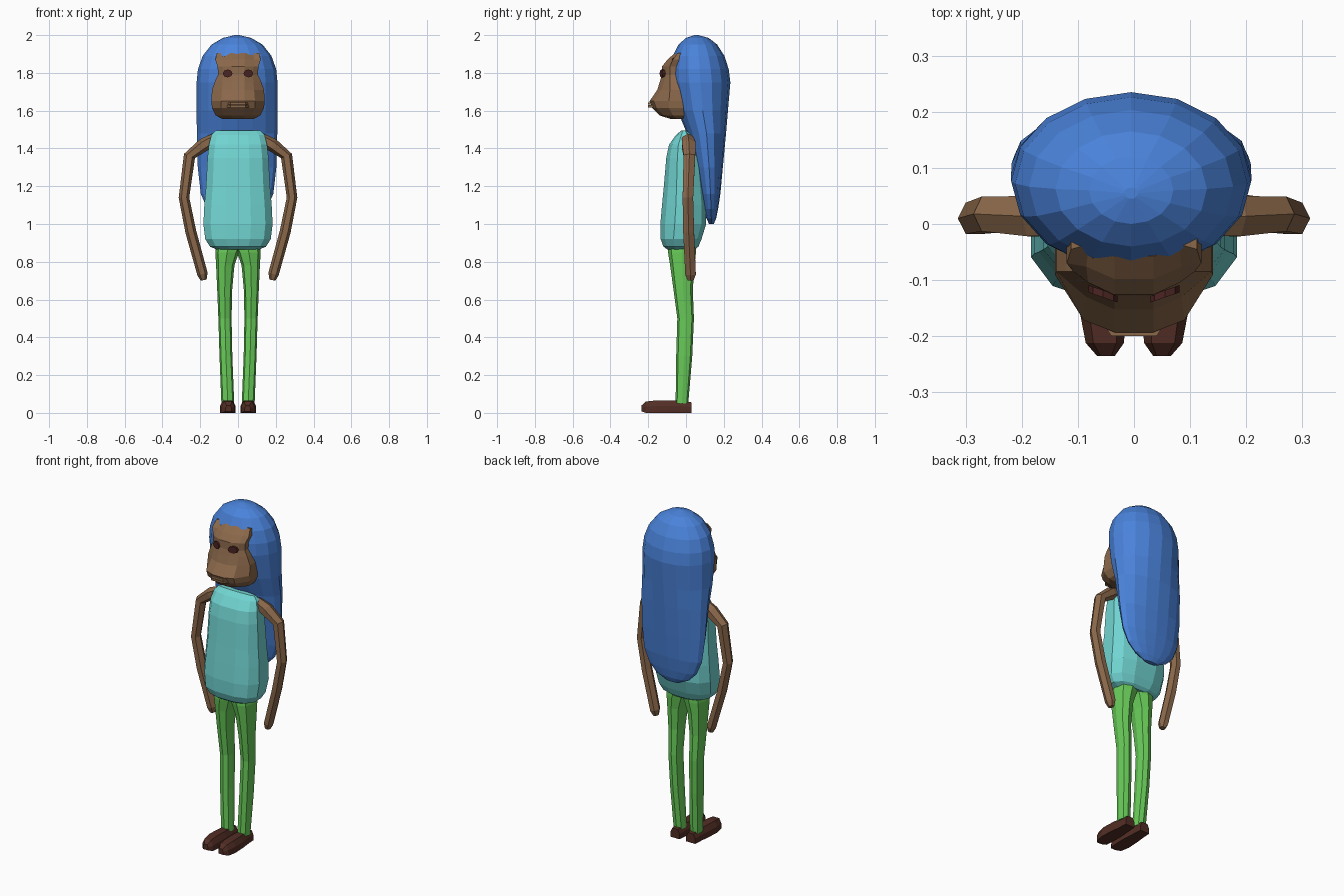
import bpy, bmesh, math
from mathutils import Vector


def material(name, rgb):
    m = bpy.data.materials.new(name)
    m.diffuse_color = (*rgb, 1)
    return m


BLUE = material("hair blue", (0.068, 0.225, 0.70))
TEAL = material("shirt teal", (0.165, 0.66, 0.64))
GREEN = material("trouser green", (0.14, 0.60, 0.10))
SKIN = material("skin brown", (0.26, 0.14, 0.07))
SHOE = material("shoe brown", (0.085, 0.027, 0.018))
EYE = material("eye brown", (0.07, 0.018, 0.016))


def loft(name, rings, mat, mirror=False):
    """Skin a list of equal point rings and cap both ends."""
    bm = bmesh.new()
    loops = [[bm.verts.new(p) for p in r] for r in rings]
    n = len(loops[0])
    for a, b in zip(loops, loops[1:]):
        for i in range(n):
            j = (i + 1) % n
            bm.faces.new((a[i], a[j], b[j], b[i]))
    bm.faces.new(loops[0])
    bm.faces.new(loops[-1])
    bmesh.ops.recalc_face_normals(bm, faces=bm.faces[:])
    me = bpy.data.meshes.new(name)
    bm.to_mesh(me)
    bm.free()
    me.materials.append(mat)
    ob = bpy.data.objects.new(name, me)
    bpy.context.collection.objects.link(ob)
    if mirror:
        mod = ob.modifiers.new("Mirror", 'MIRROR')
        mod.use_mirror_merge = False
    return ob


def ring(z, x0, x1, y0, y1, n, power=1.0, turn=0.0):
    """Horizontal rounded section; power below 1 makes it boxier."""
    def s(v):
        return math.copysign(abs(v) ** power, v)
    pts = []
    for i in range(n):
        a = 2 * math.pi * (i + turn) / n
        pts.append(Vector(((x0 + x1) / 2 + (x1 - x0) / 2 * s(math.cos(a)),
                           (y0 + y1) / 2 + (y1 - y0) / 2 * s(math.sin(a)), z)))
    return pts


# Long hair: dome on top, flattened and tapering down the back (z, half width, front, back)
hair = [(2.0, 0.012, 0.045, 0.065), (1.985, 0.075, 0.0, 0.12), (1.95, 0.135, -0.04, 0.165),
        (1.89, 0.182, -0.07, 0.203), (1.82, 0.207, -0.082, 0.226), (1.75, 0.214, -0.082, 0.235),
        (1.6, 0.214, -0.045, 0.222), (1.48, 0.213, 0.005, 0.212), (1.3, 0.208, 0.05, 0.195),
        (1.16, 0.192, 0.078, 0.182), (1.08, 0.158, 0.095, 0.17), (1.03, 0.108, 0.108, 0.16),
        (1.0, 0.045, 0.122, 0.147)]
loft("hair", [ring(z, -0.005 - w, w - 0.005, f, b, 16) for z, w, f, b in hair], BLUE)

# Shirt body (z, half width, front, back)
shirt = [(0.865, 0.115, -0.10, 0.05), (0.88, 0.152, -0.122, 0.068), (0.92, 0.178, -0.137, 0.085),
         (1.0, 0.188, -0.139, 0.11), (1.1, 0.183, -0.13, 0.11), (1.2, 0.174, -0.12, 0.10),
         (1.35, 0.166, -0.107, 0.085), (1.42, 0.158, -0.092, 0.07), (1.47, 0.145, -0.055, 0.04),
         (1.495, 0.122, -0.025, 0.005)]
loft("shirt", [ring(z, -w, w, f, b, 12, 0.75, 0.5) for z, w, f, b in shirt], TEAL)

# Trouser leg, meeting its mirror at the hips (z, inner x, outer x, front, back)
leg = [(0.05, 0.02, 0.088, -0.055, 0.012), (0.3, 0.03, 0.098, -0.052, 0.033),
       (0.5, 0.034, 0.104, -0.046, 0.042), (0.65, 0.031, 0.11, -0.066, 0.036),
       (0.78, 0.019, 0.116, -0.084, 0.045), (0.85, -0.005, 0.12, -0.095, 0.053),
       (0.90, -0.03, 0.118, -0.095, 0.055)]
loft("trouser_leg", [ring(z, a, b, f, k, 8, 0.8) for z, a, b, f, k in leg], GREEN, True)

# Arm tube bowed outwards (x, y, z, radius)
arm = [(0.12, 0.008, 1.455, 0.028), (0.18, 0.014, 1.42, 0.036), (0.257, 0.018, 1.36, 0.031),
       (0.286, 0.010, 1.14, 0.028), (0.25, 0.014, 0.96, 0.029), (0.188, 0.024, 0.735, 0.028),
       (0.182, 0.024, 0.703, 0.016)]
rings = []
for i, (x, y, z, r) in enumerate(arm):
    a, b = arm[max(i - 1, 0)], arm[min(i + 1, len(arm) - 1)]
    side = Vector((b[2] - a[2], 0, a[0] - b[0])).normalized()
    rings.append([Vector((x, y, z)) + side * r * math.cos(k * math.pi / 3)
                  + Vector((0, r * 1.15 * math.sin(k * math.pi / 3), 0)) for k in range(6)])
loft("arm", rings, SKIN, True)

# Head with protruding muzzle (z, half width, front half width, front y, cheek y)
head = [(1.557, 0.085, 0.05, -0.085, -0.05), (1.575, 0.118, 0.075, -0.14, -0.07),
        (1.615, 0.138, 0.09, -0.18, -0.09), (1.65, 0.141, 0.09, -0.193, -0.09),
        (1.71, 0.138, 0.085, -0.152, -0.085), (1.755, 0.122, 0.082, -0.138, -0.085),
        (1.79, 0.106, 0.078, -0.128, -0.085), (1.835, 0.108, 0.082, -0.126, -0.085),
        (1.87, 0.12, 0.085, -0.098, -0.07), (1.906, 0.112, 0.08, -0.058, -0.045)]
loft("head", [[Vector(p) for p in ((w, 0.03, z), (w, c, z), (fw, f + 0.022, z), (0.035, f, z),
                                   (-0.035, f, z), (-fw, f + 0.022, z), (-w, c, z), (-w, 0.03, z))]
              for z, w, fw, f, c in head], SKIN)

# Lips: a thin pair of tapered slabs
for name, z, h in (("lower_lip", 1.624, 0.006), ("upper_lip", 1.638, 0.006)):
    loft(name, [[Vector(p) for p in ((-0.06, -0.17, q), (-0.04, -0.2, q), (0.04, -0.2, q),
                                     (0.06, -0.17, q))] for q in (z - h, z + h)], SKIN)

# Eyes: flat hexagonal plates following the face
eye = []
for y in (-0.131, -0.118):
    eye.append([Vector((0.055 + 0.026 * math.cos(k * math.pi / 4),
                        y + 0.009 * math.cos(k * math.pi / 4),
                        1.797 + 0.021 * math.sin(k * math.pi / 4))) for k in range(8)])
loft("eye", eye, EYE, True)

# Shoe skinned from toe to heel (y, centre x, half width, bottom, top)
shoe = [(-0.235, 0.05, 0.016, 0.008, 0.04), (-0.212, 0.052, 0.034, 0, 0.06),
        (-0.16, 0.055, 0.041, 0, 0.066), (-0.09, 0.053, 0.04, 0, 0.066),
        (-0.03, 0.052, 0.034, 0, 0.064), (0.03, 0.052, 0.03, 0, 0.056)]
loft("shoe", [[Vector((c + w * s, y, lo + (hi - lo) * t)) for s, t in
               ((-1, 0), (1, 0), (1, 0.55), (0.6, 1), (-0.6, 1), (-1, 0.55))]
              for y, c, w, lo, hi in shoe], SHOE, True)
